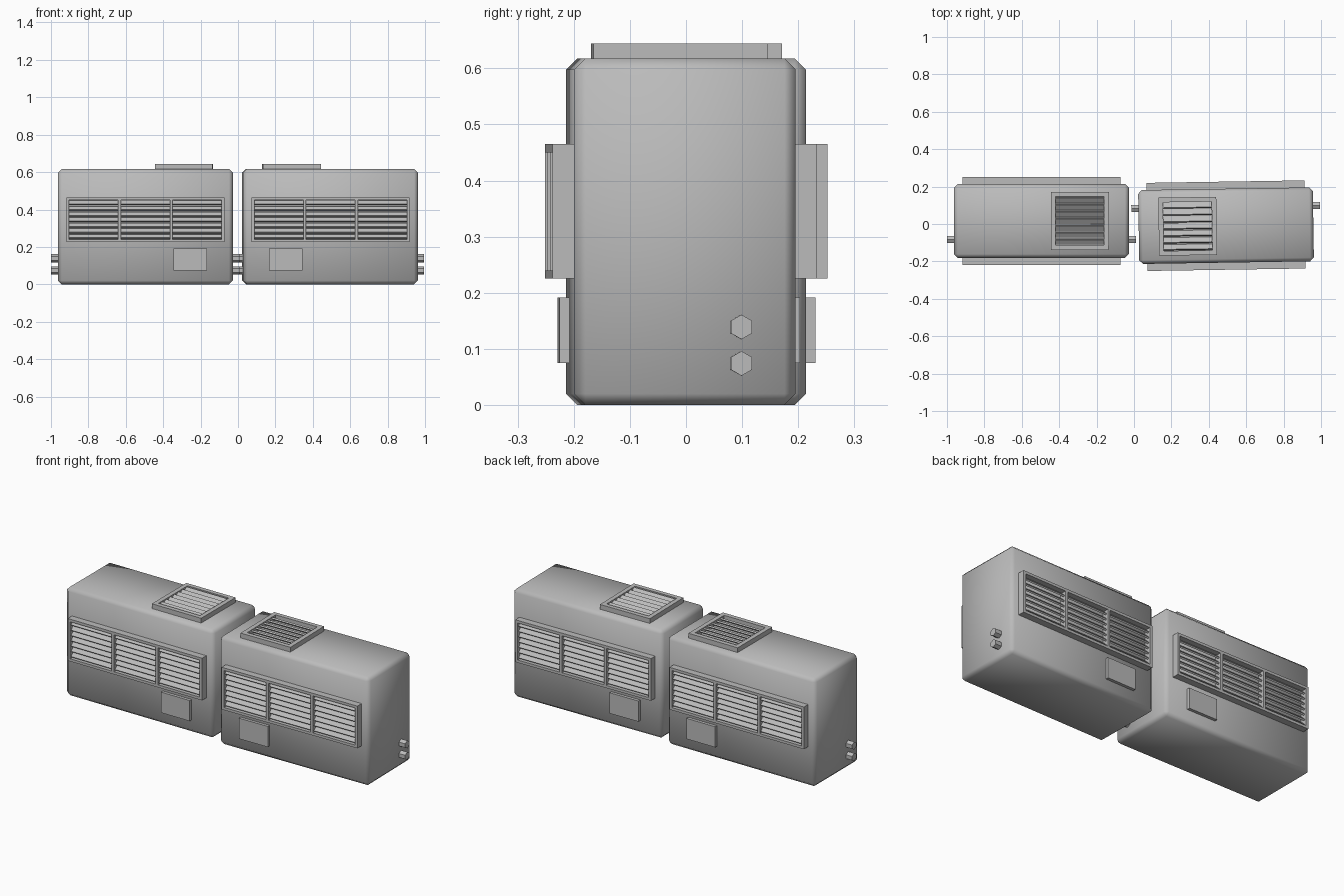
import bpy, bmesh, math
from mathutils import Matrix, Vector

if "Cube" in bpy.data.objects:
    bpy.data.objects.remove(bpy.data.objects["Cube"])

grey = bpy.data.materials.new("light grey metal")
grey.use_nodes = True
grey.diffuse_color = (0.5, 0.5, 0.5, 1)
grey.node_tree.nodes["Principled BSDF"].inputs["Base Color"].default_value = (0.5, 0.5, 0.5, 1)

HALF_L, HALF_D, HEIGHT = 0.467, 0.1975, 0.6175


def add_box(bm, center, size, tilt=0.0):
    """Box tilted about the x axis."""
    m = Matrix.Translation(center) @ Matrix.Rotation(tilt, 4, 'X') @ Matrix.Diagonal((*size, 1))
    bmesh.ops.create_cube(bm, size=1, matrix=m)


def finish(bm, name, matrix):
    me = bpy.data.meshes.new(name)
    bm.to_mesh(me)
    bm.free()
    me.materials.append(grey)
    ob = bpy.data.objects.new(name, me)
    ob.matrix_world = matrix
    bpy.context.collection.objects.link(ob)
    return ob


def grille(name, matrix, w, h, depth, border, bays, slats, tilt):
    """Framed louvre in the local xy plane, rising along +z."""
    bm = bmesh.new()
    for s in (-1, 1):
        add_box(bm, (0, s * (h - border) / 2, depth / 2), (w, border, depth))
    # Side rails and bay dividers
    step = (w - border) / bays
    for i in range(bays + 1):
        x = -(w - border) / 2 + i * step
        add_box(bm, (x, 0, depth / 2), (border, h - 2 * border, depth))
    # Tilted slats
    pitch = (h - 2 * border) / slats
    for b in range(bays):
        x = -(w - border) / 2 + (b + 0.5) * step
        for i in range(slats):
            y = -h / 2 + border + (i + 0.5) * pitch
            add_box(bm, (x, y, depth * 0.45), (step - border, pitch * 0.85, 0.009), tilt)
    finish(bm, name, matrix)


def build_unit(side, place):
    # Casing with chamfered, softly shaded edges
    bm = bmesh.new()
    add_box(bm, (0, 0, HEIGHT / 2), (2 * HALF_L, 2 * HALF_D, HEIGHT))
    bmesh.ops.bevel(bm, geom=bm.edges[:], offset=0.02, segments=1, affect='EDGES')
    for f in bm.faces:
        f.smooth = True
    finish(bm, side + "_casing", place)

    # Wide louvres and access panels on front and back
    for label, s in (("front", -1), ("back", 1)):
        turn = Matrix.Rotation(math.pi if s > 0 else 0, 4, 'Z') @ Matrix.Rotation(math.pi / 2, 4, 'X')
        loc = Matrix.Translation((0, s * HALF_D, 0.345))
        grille(f"{side}_{label}_louvre", place @ loc @ turn,
               0.845, 0.24, 0.038, 0.015, 3, 7, -math.pi / 4)
        bm = bmesh.new()
        add_box(bm, (-0.24, s * (HALF_D + 0.007), 0.133), (0.18, 0.02, 0.117))
        finish(bm, f"{side}_{label}_access_panel", place)

    # Roof louvre
    grille(side + "_roof_louvre", place @ Matrix.Translation((-0.205, 0, HEIGHT)),
           0.31, 0.31, 0.027, 0.025, 1, 7, -math.radians(35))

    # Pairs of hexagonal pipe stubs on both ends
    bm = bmesh.new()
    for s in (-1, 1):
        for z in (0.074, 0.139):
            m = (Matrix.Translation((s * (HALF_L + 0.009), 0.1, z))
                 @ Matrix.Rotation(math.pi / 2, 4, 'Y') @ Matrix.Rotation(math.pi / 2, 4, 'Z'))
            bmesh.ops.create_cone(bm, cap_ends=True, segments=6, radius1=0.022,
                                  radius2=0.022, depth=0.058, matrix=m)
    finish(bm, side + "_pipe_stubs", place)


# Two units end to end, one turned half round, the other slightly skewed
build_unit("left", Matrix.Translation((0.492, -0.009, 0)) @ Matrix.Rotation(math.radians(0.9), 4, 'Z'))
build_unit("right", Matrix.Translation((-0.495, 0.0165, 0)) @ Matrix.Rotation(math.pi, 4, 'Z'))
